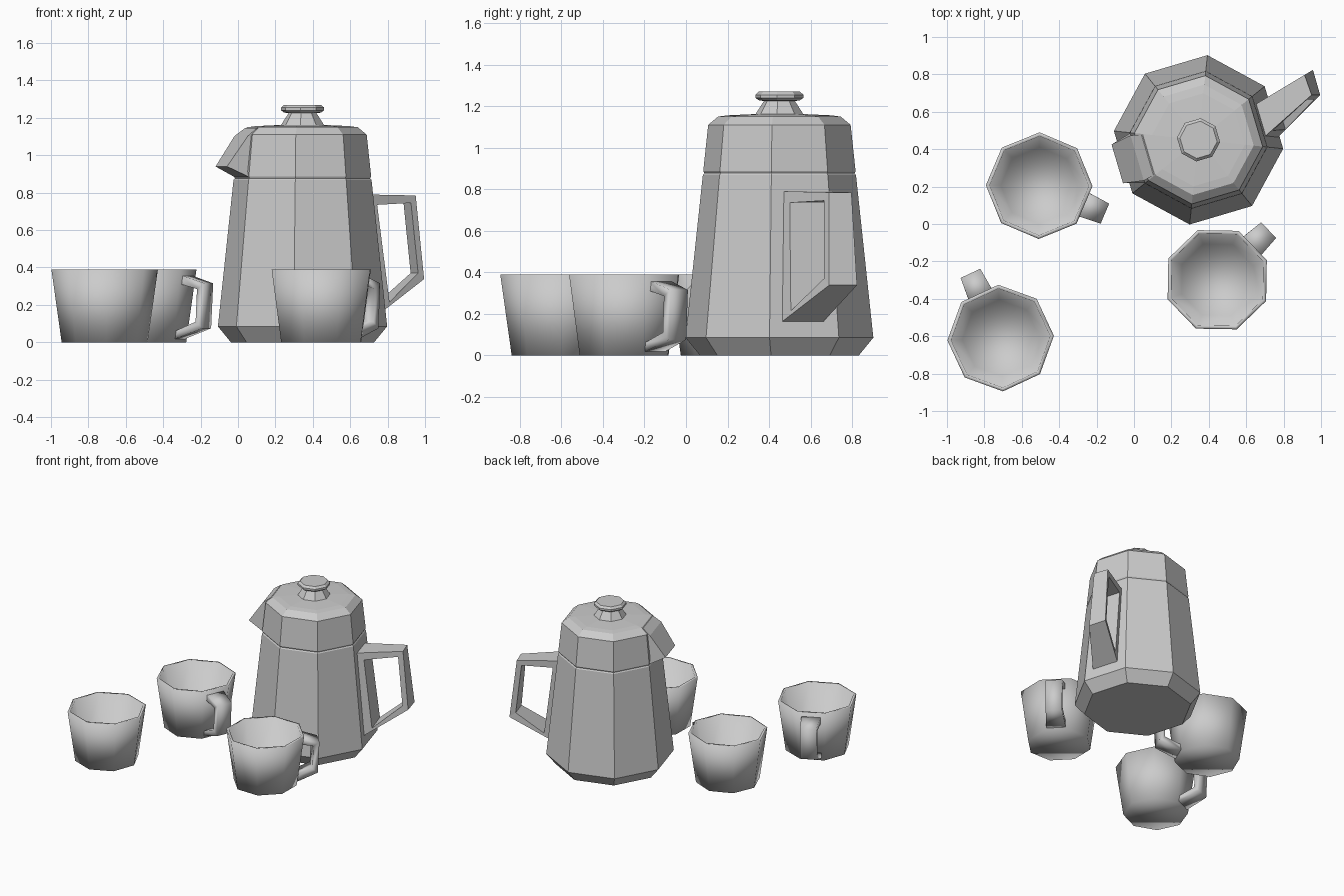
import bpy, bmesh
from math import sin, cos, radians
from mathutils import Vector, Matrix

if "Cube" in bpy.data.objects:
    bpy.data.objects.remove(bpy.data.objects["Cube"])


def finish(name, bm, smooth=False, matrix=None):
    bmesh.ops.recalc_face_normals(bm, faces=bm.faces[:])
    me = bpy.data.meshes.new(name)
    bm.to_mesh(me)
    bm.free()
    for p in me.polygons:
        p.use_smooth = smooth
    ob = bpy.data.objects.new(name, me)
    bpy.context.collection.objects.link(ob)
    if matrix:
        ob.matrix_world = matrix
    return ob


def skin(bm, rings, closed=False):
    """Bridge equal-length rings of points; cap the ends unless closed."""
    vs = [[bm.verts.new(p) for p in r] for r in rings]
    n = len(vs[0])
    pairs = list(zip(vs, vs[1:])) + ([(vs[-1], vs[0])] if closed else [])
    for a, b in pairs:
        for i in range(n):
            j = (i + 1) % n
            bm.faces.new((a[i], a[j], b[j], b[i]))
    if not closed:
        bm.faces.new(vs[0])
        bm.faces.new(vs[-1])


def lathe(name, profile, first, smooth=False, matrix=None):
    """Eight-sided turned part; first is the angle of the first corner."""
    bm = bmesh.new()
    angles = [radians(first + 45 * k) for k in range(8)]
    skin(bm, [[(r * cos(a), r * sin(a), z) for a in angles] for r, z in profile])
    return finish(name, bm, smooth, matrix)


def frame(name, low_out, low_in, high_out, high_in, smooth=False, matrix=None):
    """Four-cornered handle loop with a hole through it."""
    bm = bmesh.new()
    skin(bm, list(zip(low_out, low_in, high_in, high_out)), closed=True)
    return finish(name, bm, smooth, matrix)


def place(x, y, turn):
    return Matrix.Translation((x, y, 0)) @ Matrix.Rotation(radians(turn), 4, 'Z')


# Pot body with shoulder, groove and lid
POT = (0.345, 0.45)
lathe("pot_body", [(0.385, 0), (0.455, 0.085), (0.371, 0.868), (0.364, 0.877),
                   (0.369, 0.887), (0.345, 1.11), (0.297, 1.15), (0.25, 1.156),
                   (0.12, 1.162)], -6, matrix=place(*POT, 0))

# Lid knob
lathe("lid_knob", [(0.12, 1.155), (0.075, 1.225), (0.098, 1.228), (0.116, 1.24),
                   (0.116, 1.255), (0.10, 1.27)], -6, matrix=place(*POT, 0))

# Spout: side outline swept across one face of the pot, tapering to the lip
outline = [(0.26, 0.10, 1.14), (0.285, 0.113, 1.147), (0.342, 0.126, 1.103),
           (0.453, 0.108, 0.94), (0.335, 0.14, 0.882), (0.28, 0.11, 0.90)]
bm = bmesh.new()
skin(bm, [[(u, s * w, z) for u, w, z in outline] for s in (-1, 1)])
finish("pot_spout", bm, matrix=place(*POT, 196.5))

# Pot handle, leaning sideways off its face
lo = [(0.70, 0.468, 0.79), (0.95, 0.69, 0.785), (0.995, 0.69, 0.338), (0.767, 0.46, 0.16)]
li = [(0.744, 0.50, 0.735), (0.925, 0.665, 0.745), (0.963, 0.665, 0.37), (0.81, 0.505, 0.215)]
ho = [(0.65, 0.64, 0.79), (0.912, 0.797, 0.785), (0.957, 0.824, 0.338), (0.708, 0.66, 0.16)]
hi = [(0.692, 0.665, 0.735), (0.885, 0.777, 0.745), (0.923, 0.795, 0.37), (0.75, 0.69, 0.215)]
frame("pot_handle", lo, li, ho, hi)

# Three cups with handles
CUP = [(0.23, 0), (0.285, 0.39), (0.265, 0.39), (0.205, 0.03)]
OUT = [(0.245, 0.07, 0.36), (0.382, 0.058, 0.315), (0.37, 0.058, 0.075), (0.205, 0.07, 0.015)]
INN = [(0.25, 0.07, 0.31), (0.338, 0.06, 0.285), (0.33, 0.06, 0.11), (0.215, 0.07, 0.06)]


def side(points, s):
    return [(u, s * w, z) for u, w, z in points]


cups = [("back", -0.507, 0.205, -23), ("right", 0.445, -0.298, 44),
        ("left", -0.713, -0.61, 115)]
for label, x, y, turn in cups:
    m = place(x, y, turn)
    lathe(f"{label}_cup", CUP, 22.5, True, m)
    frame(f"{label}_cup_handle", side(OUT, -1), side(INN, -1),
          side(OUT, 1), side(INN, 1), True, m)
